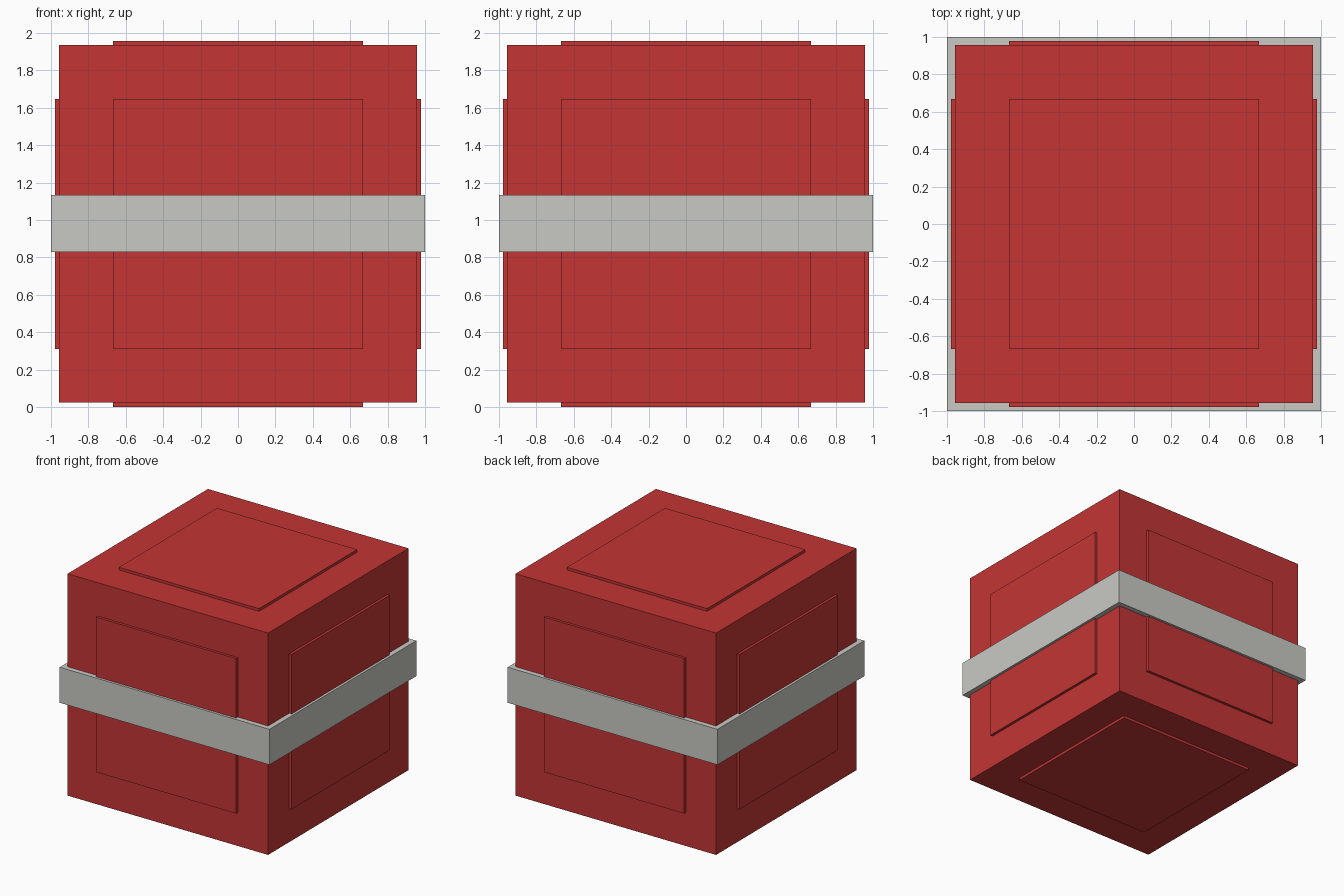
import bpy
from mathutils import Vector

if "Cube" in bpy.data.objects:
    bpy.data.objects.remove(bpy.data.objects["Cube"])

MID = 0.979      # height of the cube centre
BODY = 0.956     # half width of the body
PANEL = 0.668    # half width of a raised panel
RAISED = 0.979   # distance of a panel face from the centre


def material(name, rgb):
    mat = bpy.data.materials.new(name)
    mat.diffuse_color = (*rgb, 1)
    mat.use_nodes = True
    mat.node_tree.nodes["Principled BSDF"].inputs["Base Color"].default_value = mat.diffuse_color
    return mat


def box(name, centre, size, mat):
    bpy.ops.mesh.primitive_cube_add(size=1, location=centre)
    obj = bpy.context.object
    obj.name = name
    obj.scale = size
    bpy.ops.object.transform_apply(location=False, rotation=False, scale=True)
    obj.data.materials.append(mat)
    return obj


red = material("red", (0.546, 0.036, 0.035))
grey = material("light grey", (0.584, 0.584, 0.552))

# Main cube
box("body", (0, 0, MID), (2 * BODY,) * 3, red)

# Raised square panel on each of the six faces
sides = {"right": (0, 1), "left": (0, -1), "back": (1, 1),
         "front": (1, -1), "top": (2, 1), "bottom": (2, -1)}
inner = BODY - 0.02
for side, (axis, sign) in sides.items():
    centre = Vector((0, 0, MID))
    centre[axis] += sign * (inner + RAISED) / 2
    size = [2 * PANEL] * 3
    size[axis] = RAISED - inner
    box(side + "_panel", centre, size, red)

# Band around the middle
box("band", (0, 0, 0.981), (2, 2, 0.306), grey)
